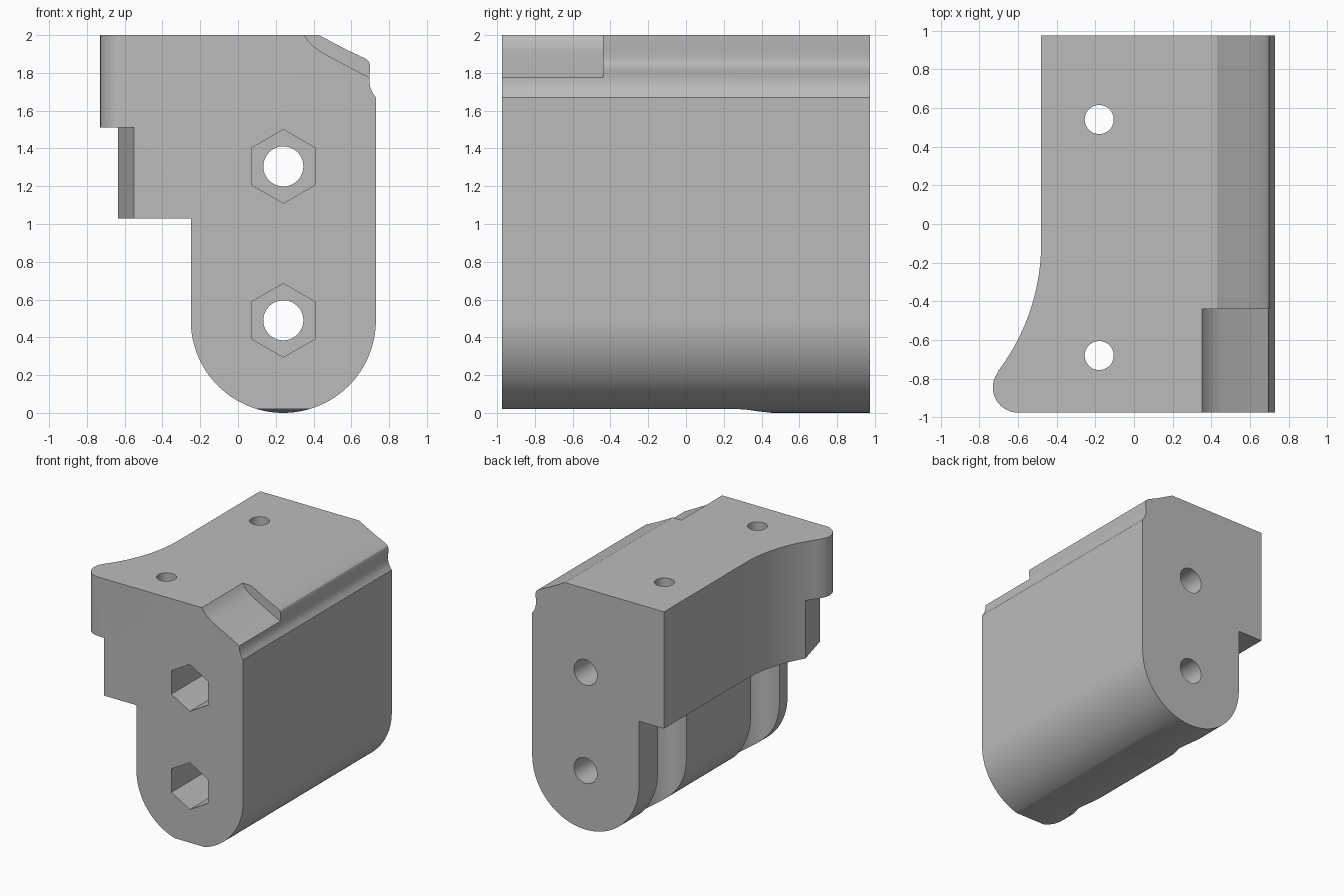
import bpy, bmesh, math

cube = bpy.data.objects.get("Cube")
if cube:
    bpy.data.objects.remove(cube, do_unlink=True)

HALF = 0.975  # half of the depth

grey = bpy.data.materials.new("plain_grey")
grey.use_nodes = True
GREY = (0.5, 0.5, 0.5, 1)
grey.diffuse_color = GREY
grey.node_tree.nodes["Principled BSDF"].inputs["Base Color"].default_value = GREY


def arc(cx, cy, r, start, end, steps):
    """Points on an arc, angles in degrees."""
    angles = [math.radians(start + (end - start) * i / steps) for i in range(steps + 1)]
    return [(cx + r * math.cos(a), cy + r * math.sin(a)) for a in angles]


def prism(name, points, axis, lo, hi):
    """Closed prism of a 2D outline along one axis."""
    place = {"x": lambda p, t: (t, p[0], p[1]),
             "y": lambda p, t: (p[0], t, p[1]),
             "z": lambda p, t: (p[0], p[1], t)}[axis]
    bm = bmesh.new()
    base = bm.faces.new([bm.verts.new(place(p, lo)) for p in points])
    top = bmesh.ops.extrude_face_region(bm, geom=[base])["geom"]
    shift = place((0, 0), hi - lo)
    bmesh.ops.translate(bm, vec=shift, verts=[g for g in top if isinstance(g, bmesh.types.BMVert)])
    bmesh.ops.recalc_face_normals(bm, faces=bm.faces)
    mesh = bpy.data.meshes.new(name)
    bm.to_mesh(mesh)
    bm.free()
    mesh.materials.append(grey)
    obj = bpy.data.objects.new(name, mesh)
    bpy.context.collection.objects.link(obj)
    return obj


def disc(cx, cy, r, steps=48, turn=0):
    return arc(cx, cy, r, turn, turn + 360, steps)[:-1]


# Main body: full front silhouette with round bottom and lipped top corner
silhouette = [(-0.8, 2), (-0.8, 1.03), (-0.25, 1.03)]
silhouette += arc(0.24, 0.49, 0.49, 180, 360, 64)
silhouette += [(0.73, 1.67), (0.712, 1.695), (0.7, 1.725), (0.695, 1.755), (0.695, 1.785),
               (0.7, 1.815), (0.7, 1.84), (0.693, 1.86), (0.675, 1.876),
               (0.58, 1.92), (0.5, 1.962), (0.43, 2)]
body = prism("grip_body", silhouette, "y", -HALF, HALF)

cutters = []


def cut(name, points, axis, lo, hi):
    cutters.append(prism(name, points, axis, lo, hi))


# Side sweep that leaves a flared, rounded front corner
sweep = [(-1, 1.1), (-0.48, 1.1)]
sweep += arc(-1.57, -0.1, 1.09, 0, -37, 24)
sweep += arc(-0.6, -0.845, 0.13, 147, 270, 14)
sweep += [(-0.6, -1.1), (-1, -1.1)]
cut("side_sweep_cutter", sweep, "z", 0.9, 2.1)

# Slanted relief under the flared lip
cut("lip_relief_cutter", [(-1, -0.66), (-0.635, -0.66), (-0.55, -HALF), (-0.516, -1.1), (-1, -1.1)],
    "z", 0.9, 1.51)

# Sunken ramp at the front of the sloped top edge
cut("ramp_cutter", [(0.35, 2.001), (0.37, 1.972), (0.4, 1.94), (0.445, 1.908), (0.695, 1.775),
                    (1, 1.775), (1, 2.1), (0.35, 2.1)], "y", -1.1, -0.44)

# Shallow flat along the underside, easing out towards the back
cut("underside_cutter", [(-1.1, -0.1), (-1.1, 0.02), (0.28, 0.02), (0.33, 0.016), (0.39, 0.007),
                         (0.45, 0.001), (0.47, -0.1)], "x", -0.5, 1)

# Lengthwise bolt holes with hexagonal nut pockets
for z in (0.49, 1.305):
    cut("bolt_hole_cutter", disc(0.24, z, 0.106), "y", -1.1, 1.1)
    cut("nut_pocket_cutter", disc(0.24, z, 0.195, 6, 30), "y", -1.1, -0.5)

# Vertical screw holes with wide access grooves below
for y in (0.54, -0.68):
    cut("screw_hole_cutter", disc(-0.18, y, 0.075), "z", 0.8, 2.1)
    cut("access_groove_cutter", disc(-0.18, y, 0.2, 64), "z", -0.1, 1.03)

# Apply every cut in turn, then drop the cutters
bpy.context.view_layer.objects.active = body
for cutter in cutters:
    mod = body.modifiers.new("cut", "BOOLEAN")
    mod.operation = "DIFFERENCE"
    mod.solver = "EXACT"
    mod.object = cutter
    bpy.ops.object.modifier_apply(modifier=mod.name)
    cutter.hide_render = True
for cutter in cutters:
    bpy.data.objects.remove(cutter, do_unlink=True)

bpy.ops.object.select_all(action="DESELECT")
body.select_set(True)
bpy.ops.object.shade_smooth_by_angle(angle=math.radians(25))
